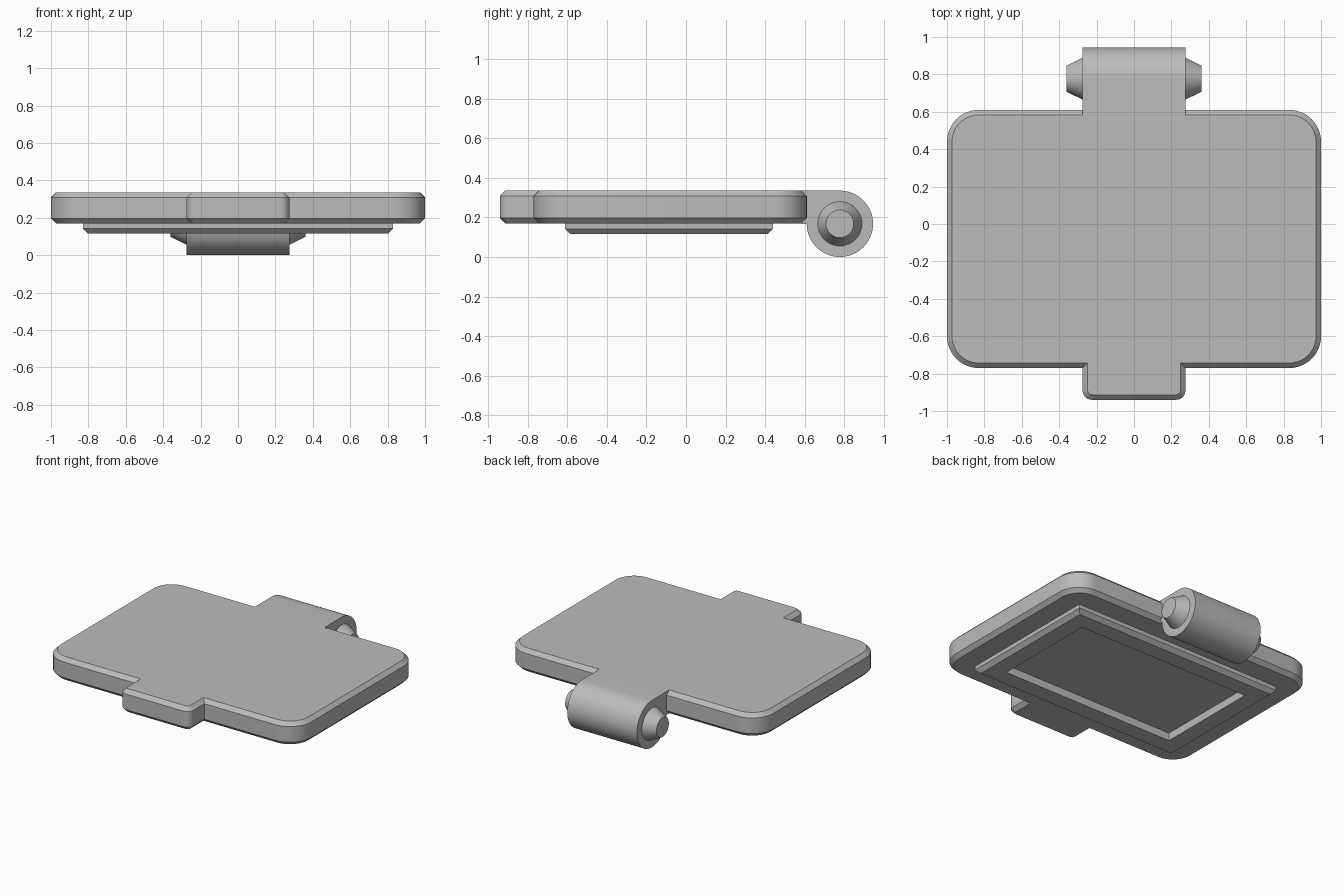
import bpy, bmesh, math
from mathutils import Matrix, Vector

cube = bpy.data.objects.get("Cube")
if cube:
    bpy.data.objects.remove(cube, do_unlink=True)

grey = bpy.data.materials.new("plain_grey")
grey.use_nodes = True
grey.diffuse_color = (0.5, 0.5, 0.5, 1)
grey.node_tree.nodes["Principled BSDF"].inputs["Base Color"].default_value = (0.5, 0.5, 0.5, 1)

CHAMFER = 0.027
TOP, UNDER = 0.335, 0.17
TAB = 0.275
BARREL_R, BARREL_Y = 0.1675, 0.777


def finish(name, bm):
    """Turn a bmesh into a shaded, coloured object."""
    bmesh.ops.recalc_face_normals(bm, faces=bm.faces)
    mesh = bpy.data.meshes.new(name)
    bm.to_mesh(mesh)
    bm.free()
    mesh.materials.append(grey)
    obj = bpy.data.objects.new(name, mesh)
    bpy.context.collection.objects.link(obj)
    bpy.ops.object.select_all(action='DESELECT')
    obj.select_set(True)
    bpy.context.view_layer.objects.active = obj
    bpy.ops.object.shade_smooth_by_angle(angle=math.radians(30))
    return obj


def prism(points, direction):
    """Extrude a closed outline along a direction."""
    bm = bmesh.new()
    face = bm.faces.new([bm.verts.new(p) for p in points])
    top = bmesh.ops.extrude_face_region(bm, geom=[face], use_keep_orig=True)["geom"]
    bmesh.ops.translate(bm, vec=Vector(direction),
                        verts=[v for v in top if isinstance(v, bmesh.types.BMVert)])
    bmesh.ops.recalc_face_normals(bm, faces=bm.faces)
    return bm


def arc(cx, cy, r, start, end, steps):
    angles = [math.radians(start + (end - start) * i / steps) for i in range(steps + 1)]
    return [(cx + r * math.cos(a), cy + r * math.sin(a)) for a in angles]


def chamfer(bm, heights):
    """Chamfer every rim edge lying at one of the given heights."""
    rims = [e for e in bm.edges
            if any(all(abs(v.co.z - h) < 1e-4 for v in e.verts) for h in heights)]
    bmesh.ops.bevel(bm, geom=rims, offset=CHAMFER, offset_type='OFFSET',
                    segments=1, profile=0.5, affect='EDGES')


# Lid plate with its front tab: right half of the outline, then mirrored
half = arc(TAB - 0.05, -0.89, 0.05, -90, 0, 6)
half += [(TAB, -0.77)]
half += arc(0.83, -0.60, 0.17, -90, 0, 12)
half += arc(0.83, 0.44, 0.17, 0, 90, 12)
outline = half + [(-x, y) for x, y in reversed(half)]
plate = prism([(x, y, UNDER) for x, y in outline], (0, 0, TOP - UNDER))
chamfer(plate, (UNDER, TOP))
finish("lid_plate", plate)

# Hinge barrel with the arm joining it to the plate
profile = [(0.583, TOP)] + arc(BARREL_Y, BARREL_R, BARREL_R, 90, -180, 48)
profile += [(0.583, BARREL_R)]
finish("hinge_barrel", prism([(-TAB, y, z) for y, z in profile], (2 * TAB, 0, 0)))

# Tapered pins on both ends of the barrel
for side, name in ((1, "left_hinge_pin"), (-1, "right_hinge_pin")):
    pin = bmesh.new()
    place = (Matrix.Translation((side * (TAB + 0.0425), BARREL_Y, BARREL_R))
             @ Matrix.Rotation(side * math.pi / 2, 4, 'Y'))
    bmesh.ops.create_cone(pin, cap_ends=True, segments=40, radius1=0.112,
                          radius2=0.07, depth=0.085, matrix=place)
    finish(name, pin)

# Raised frame on the underside, chamfered outside and open in the middle
frame = bmesh.new()
loops = []
for inset, z in ((0, UNDER), (0, 0.115 + CHAMFER), (CHAMFER, 0.115),
                 (0.145, 0.115), (0.145, UNDER)):
    x, y = 0.83 - inset, 0.525 - inset
    loops.append([frame.verts.new((sx * x, sy * y - 0.085, z))
                  for sx, sy in ((-1, -1), (1, -1), (1, 1), (-1, 1))])
for a, b in zip(loops, loops[1:] + loops[:1]):
    for i in range(4):
        j = (i + 1) % 4
        frame.faces.new((a[i], a[j], b[j], b[i]))
finish("underside_frame", frame)
